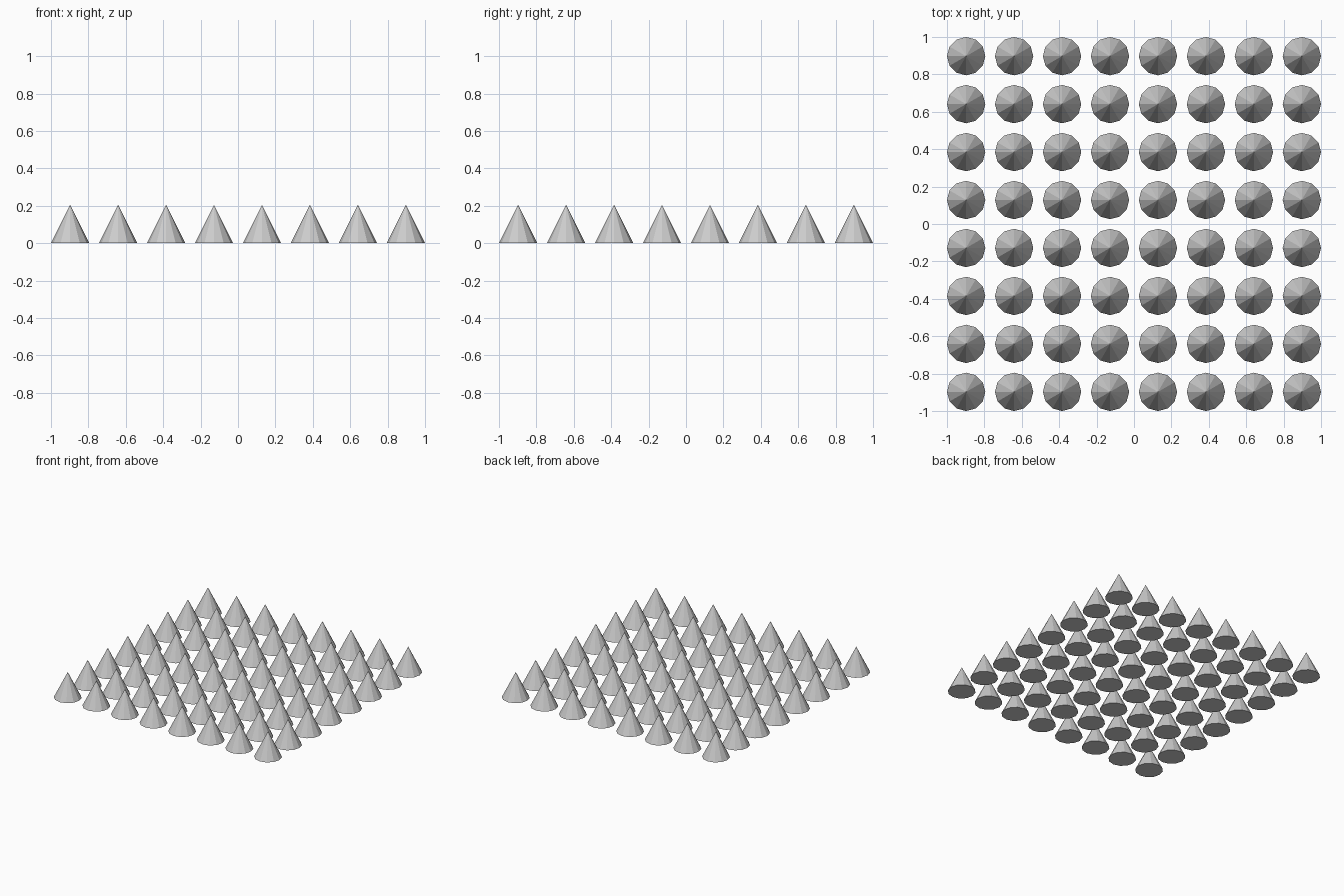
import bpy

if "Cube" in bpy.data.objects:
    bpy.data.objects.remove(bpy.data.objects["Cube"])

N = 8                    # cones per side
R = 2 / 19.5             # base radius
STEP = 2.5 * R           # spacing between centres
H = 2 * R                # cone height

# One flat-shaded twelve-sided cone standing on the floor
bpy.ops.mesh.primitive_cone_add(vertices=12, radius1=R, radius2=0, depth=H,
                                location=(0, 0, H / 2))
bpy.ops.object.transform_apply(location=True)
first = bpy.context.object
mesh = first.data
mesh.name = "cone"

# Square grid of cones sharing the same mesh
for i in range(N):
    for j in range(N):
        cone = first if i == j == 0 else bpy.data.objects.new("cone", mesh)
        cone.name = f"cone_{i + 1}_{j + 1}"
        cone.location = ((i - (N - 1) / 2) * STEP, (j - (N - 1) / 2) * STEP, 0)
        if cone is not first:
            bpy.context.collection.objects.link(cone)
